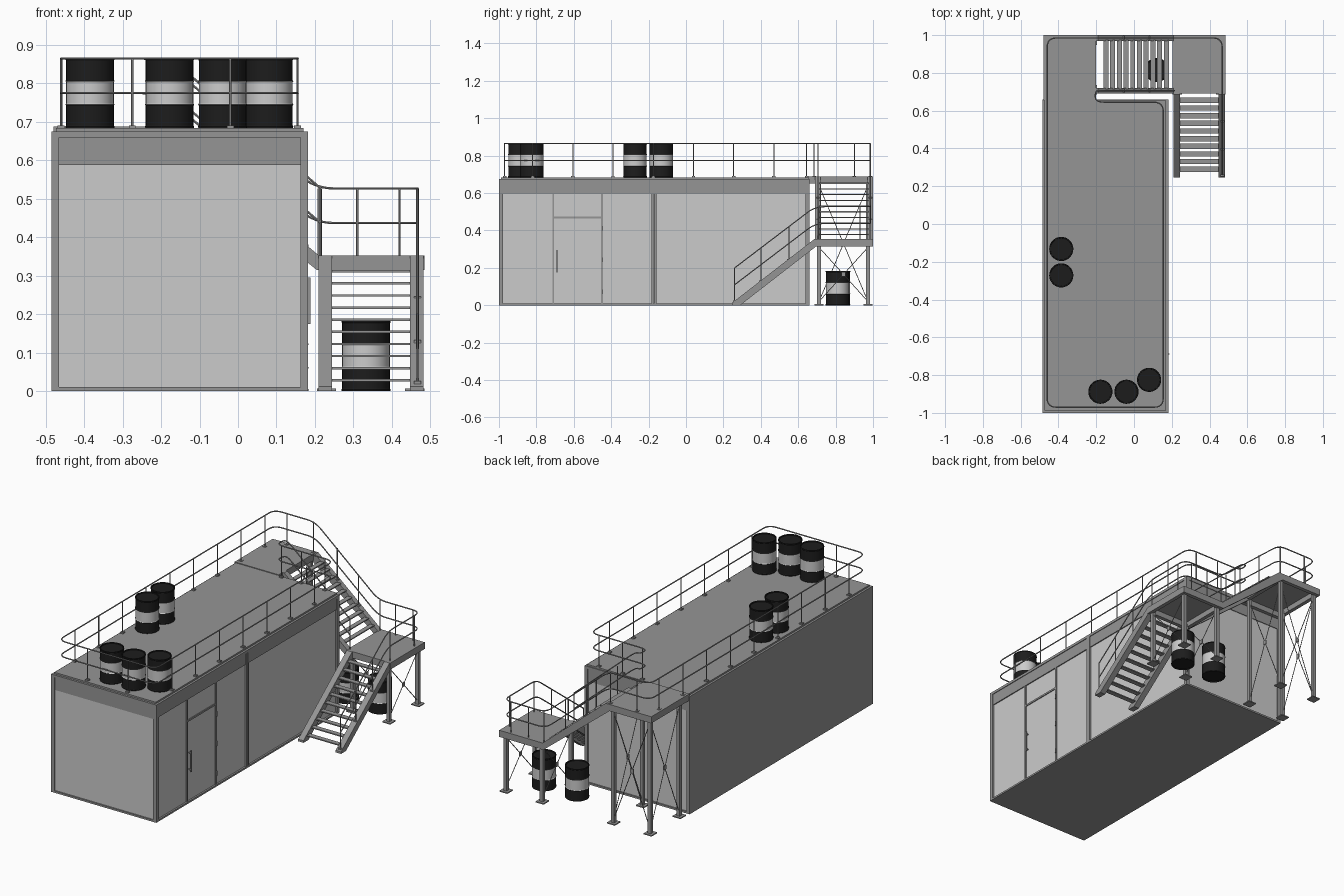
import bpy, bmesh, math
from mathutils import Vector as V

if "Cube" in bpy.data.objects:
    bpy.data.objects.remove(bpy.data.objects["Cube"])


def material(name, g):
    m = bpy.data.materials.new(name)
    m.diffuse_color = (g, g, g, 1)
    m.use_nodes = True
    m.node_tree.nodes["Principled BSDF"].inputs["Base Color"].default_value = m.diffuse_color
    return m


DARK = material("dark_steel", 0.3)
BLACK = material("black_paint", 0.012)
GREY = material("light_grey", 0.8)


def finish(name, bm, mats):
    bmesh.ops.recalc_face_normals(bm, faces=bm.faces)
    me = bpy.data.meshes.new(name)
    bm.to_mesh(me)
    bm.free()
    for m in mats:
        me.materials.append(m)
    ob = bpy.data.objects.new(name, me)
    bpy.context.collection.objects.link(ob)
    return ob


def add_prism(bm, base, off):
    f = bm.faces.new([bm.verts.new(p) for p in base])
    r = bmesh.ops.extrude_face_region(bm, geom=[f])
    bmesh.ops.translate(bm, vec=off, verts=[v for v in r["geom"] if isinstance(v, bmesh.types.BMVert)])


def boxes(name, items, mat=None):
    bm = bmesh.new()
    for x0, x1, y0, y1, z0, z1 in items:
        add_prism(bm, [(x0, y0, z0), (x1, y0, z0), (x1, y1, z0), (x0, y1, z0)], V((0, 0, z1 - z0)))
    return finish(name, bm, [mat] if mat else [])


def tubes(name, paths, r, mat=DARK):
    cu = bpy.data.curves.new(name, "CURVE")
    cu.dimensions = "3D"
    cu.bevel_depth, cu.bevel_resolution, cu.use_fill_caps = r, 1, True
    for pts in paths:
        s = cu.splines.new("POLY")
        s.points.add(len(pts) - 1)
        for p, q in zip(s.points, pts):
            p.co = (*q, 1)
    cu.materials.append(mat)
    ob = bpy.data.objects.new(name, cu)
    bpy.context.collection.objects.link(ob)
    bpy.ops.object.select_all(action="DESELECT")
    ob.select_set(True)
    bpy.context.view_layer.objects.active = ob
    bpy.ops.object.convert(target="MESH")
    bpy.ops.object.shade_smooth_by_angle(angle=math.radians(50))


def fillet(pts, r=0.05, n=6):
    pts = [V(p) for p in pts]
    out = [pts[0]]
    for a, b, c in zip(pts, pts[1:], pts[2:]):
        p = b + (a - b).normalized() * min(r, 0.45 * (a - b).length)
        q = b + (c - b).normalized() * min(r, 0.45 * (c - b).length)
        for i in range(n + 1):
            t = i / n
            out.append(p * (1 - t) ** 2 + b * 2 * t * (1 - t) + q * t * t)
    return out + [pts[-1]]


# Container building: wall core, frame and roof
X0, X1, Y0, Y1, H = -0.485, 0.182, -1.0, 0.66, 0.675
boxes("wall_panels", [(X0 + .006, X1 - .01, Y0 + .008, Y1 - .008, 0.002, H - .01)], GREY)
frame = [(x, x + .02, y, y + .022, 0, H) for x in (X0, X1 - .02) for y in (Y0, Y1 - .022)]
frame += [(X0, X1, y, y + .015, 0, .01) for y in (Y0, Y1 - .015)]
frame += [(X1 - .018, X1, Y0, Y1, 0, .01), (X0, X0 + .01, Y0, Y1, 0, H)]
for y in (Y0, Y1 - .02):
    frame += [(X0, X1, y, y + .02, .66, H), (X0, X1, y + .004, y + .016, .588, .66)]
frame += [(X1 - .02, X1, Y0, Y1, .66, H), (X1 - .02, X1 - .004, Y0, Y1, .595, .66)]
frame += [(X1 - .02, X1, y, y + .011, 0, H) for y in (-.184, -.170)]
boxes("building_frame", frame, DARK)
boxes("floor_slab", [(X0, X1, Y0, Y1, 0, .004)], DARK)
boxes("roof", [(X0, X1, Y0, Y1, H - .012, H), (X0 + .012, X1 - .012, Y0 + .012, Y1 - .005, H, .684)], DARK)

# Door with transom, handle and hinges
xd = X1 - .012
boxes("door_frame", [(xd, xd + .007, y, y + .01, .01, .595) for y in (-.715, -.455)]
      + [(xd, xd + .007, -.715, -.445, .465, .475)], DARK)
boxes("door_handle", [(xd + .012, xd + .018, -.692, -.686, .175, .295)]
      + [(xd, xd + .014, -.692, -.686, z, z + .006) for z in (.185, .279)], DARK)
boxes("door_hinges", [(xd, xd + .012, -.452, -.444, z, z + .025) for z in (.06, .23, .40)], DARK)


# Platforms: plate, rim beams, legs with feet
def platform(name, x0, x1, y0, y1, z, legs_x):
    w = .022
    boxes(name + "_deck", [(x0, x1, y0, y1, z - .007, z)], DARK)
    boxes(name + "_rim", [(x0, x1, y0, y0 + w, z - .038, z - .005), (x0, x1, y1 - w, y1, z - .038, z - .005),
                          (x0, x0 + w, y0, y1, z - .038, z - .005), (x1 - w, x1, y0, y1, z - .038, z - .005)], DARK)
    legs = []
    for x in legs_x:
        for y in (.711, .973):
            legs += [(x - .01, x + .01, y - .01, y + .01, 0, z - .02),
                     (x - .025, x + .025, y - .025, y + .025, 0, .006)]
    boxes(name + "_legs", legs, DARK)


platform("upper_platform", -.48, -.2, .655, 1.0, .688, (-.455, -.222))
platform("landing", .205, .485, .69, 1.0, .353, (.23, .46))

# Cross bracing with centre plates
rods, plates = [], []
for x, top in ((-.455, .64), (-.222, .64), (.23, .31), (.46, .31)):
    rods += [[(x, .711, .02), (x, .973, top)], [(x, .973, .02), (x, .711, top)]]
    c = (top + .02) / 2
    plates.append((x - .003, x + .003, .832, .852, c - .012, c + .012))
rods += [[(-.455, .973, .02), (-.222, .973, .64)], [(-.222, .973, .02), (-.455, .973, .64)]]
plates.append((-.349, -.329, .970, .976, .318, .342))
tubes("brace_rods", rods, .0022)
boxes("brace_plates", plates, DARK)

# Stair stringers and treads
bm = bmesh.new()
for x in (.21, .448):
    prof = [(.245, 0), (.29, 0), (.70, .318), (.70, .353), (.685, .353), (.245, .012)]
    add_prism(bm, [(x, y, z) for y, z in prof], V((.034, 0, 0)))
finish("lower_stringers", bm, [DARK])
bm = bmesh.new()
for y in (.69, .97):
    prof = [(-.215, .688), (-.215, .65), (.205, .315), (.21, .353), (-.19, .688)]
    add_prism(bm, [(x, y, z) for x, z in prof], V((0, .03, 0)))
finish("upper_stringers", bm, [DARK])
boxes("lower_treads", [(.24, .452, .276 + .0405 * i, .304 + .0405 * i, .025 + .0315 * i, .031 + .0315 * i)
                       for i in range(10)], DARK)
boxes("upper_treads", [(.158 - .0355 * i, .184 - .0355 * i, .715, .975, .375 + .0305 * i, .381 + .0305 * i)
                       for i in range(10)], DARK)

# Guard rails: one path followed at two heights
Z, L = .685, .347
path = [(.467, .26, .02), (.467, .69, L), (.467, .985, L), (.2, .985, L), (-.2, .985, Z), (-.46, .985, Z),
        (-.46, -.97, Z), (.155, -.97, Z), (.155, .645, Z), (-.205, .645, Z), (-.205, .706, Z), (-.175, .706, Z),
        (.215, .706, L)]
line = fillet(path)
tubes("guard_rails", [[p + V((0, 0, h)) for p in line] for h in (.09, .18)], .0034)
ys = [-.82 + .215 * i for i in range(9)]
feet = [(-.46, y, Z) for y in ys] + [(.155, y, Z) for y in ys[:7]]
feet += [(x, -.97, Z) for x in (-.275, -.02)] + [(x, .985, Z) for x in (-.38, -.21)]
feet += [(x, .645, Z) for x in (.1, -.05, -.175)]
feet += [(.31, .985, L), (.21, .985, L), (.467, .93, L), (.467, .71, L), (.215, .706, L), (.42, .985, L)]
feet += [(.467, y, .02 + (y - .26) * .76) for y in (.26, .40, .55)]
feet += [(x, y, Z - (x + .19) * .865) for x in (-.06, .075) for y in (.706, .985)]
tubes("rail_posts", [[p, V(p) + V((0, 0, .18))] for p in feet], .003)
boxes("post_feet", [(x - .009, x + .009, y - .009, y + .009, z - .002, z + .006) for x, y, z in feet], DARK)

# Barrels: lathed body with ribs, pale middle band
PROFILE = [(.057, .004), (.058, 0), (.063, 0), (.064, .004), (.062, .007), (.062, .058), (.064, .061), (.062, .064),
           (.062, .119), (.064, .122), (.062, .125), (.062, .176), (.064, .179), (.063, .184), (.058, .184),
           (.057, .179)]


def barrel(name, x, y, z, n=32):
    bm = bmesh.new()
    rings = [[bm.verts.new((x + r * math.cos(2 * math.pi * i / n), y + r * math.sin(2 * math.pi * i / n), z + h))
              for i in range(n)] for r, h in PROFILE]
    for k in range(len(rings) - 1):
        for i in range(n):
            j = (i + 1) % n
            f = bm.faces.new((rings[k][i], rings[k][j], rings[k + 1][j], rings[k + 1][i]))
            f.material_index = int(6 <= k <= 8)
    bm.faces.new(rings[0][::-1])
    bm.faces.new(rings[-1])
    ob = finish(name, bm, [BLACK, GREY])
    bpy.ops.object.select_all(action="DESELECT")
    ob.select_set(True)
    bpy.context.view_layer.objects.active = ob
    bpy.ops.object.shade_smooth_by_angle(angle=math.radians(30))


for i, p in enumerate([(-.385, -.132), (-.385, -.272), (-.178, -.888), (-.04, -.888), (.08, -.825)]):
    barrel(f"roof_barrel_{i + 1}", *p, .684)
for i, p in enumerate([(.333, .81), (.12, .815)]):
    barrel(f"ground_barrel_{i + 1}", *p, 0)
